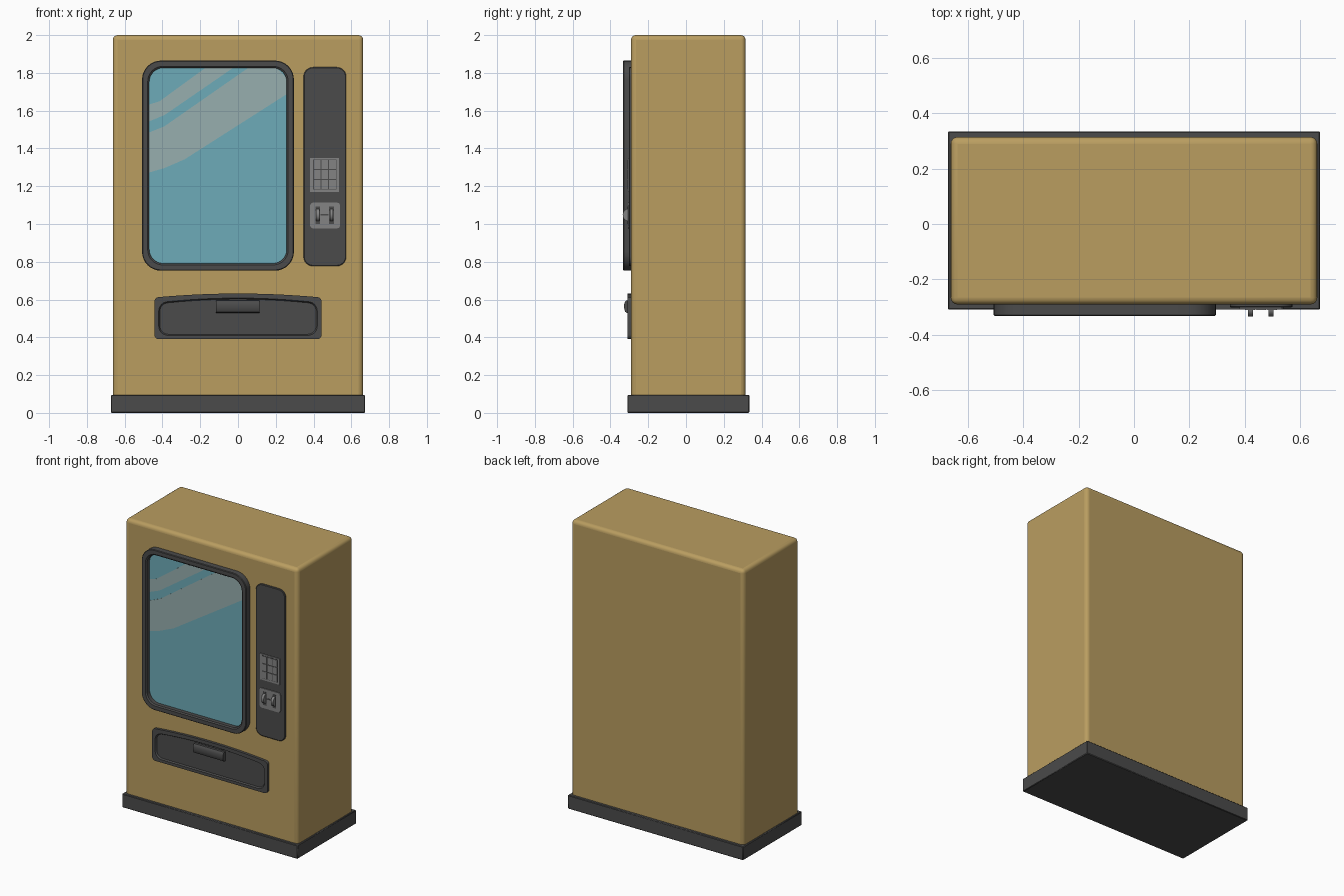
import bpy, bmesh, math

if "Cube" in bpy.data.objects:
    bpy.data.objects.remove(bpy.data.objects["Cube"])


def material(name, r, g, b):
    m = bpy.data.materials.new(name)
    m.diffuse_color = (r, g, b, 1)
    m.use_nodes = True
    m.node_tree.nodes["Principled BSDF"].inputs["Base Color"].default_value = m.diffuse_color
    return m


TAN = material("tan_paint", 0.49, 0.34, 0.118)
DARK = material("dark_grey", 0.07, 0.07, 0.07)
GLASS = material("teal_glass", 0.155, 0.41, 0.48)
SHINE = material("pale_reflection", 0.31, 0.43, 0.43)
STEEL = material("mid_grey", 0.23, 0.23, 0.23)


def finish(name, bm, mat, bevel=0, segs=3):
    bmesh.ops.recalc_face_normals(bm, faces=bm.faces)
    me = bpy.data.meshes.new(name)
    bm.to_mesh(me)
    bm.free()
    me.materials.append(mat)
    ob = bpy.data.objects.new(name, me)
    bpy.context.collection.objects.link(ob)
    if bevel:
        mod = ob.modifiers.new("bevel", "BEVEL")
        mod.width, mod.segments = bevel, segs
    bpy.ops.object.select_all(action="DESELECT")
    ob.select_set(True)
    bpy.context.view_layer.objects.active = ob
    bpy.ops.object.shade_smooth_by_angle(angle=math.radians(35))
    return ob


def box(name, x0, x1, y0, y1, z0, z1, mat, bevel=0, segs=3):
    bm = bmesh.new()
    bmesh.ops.create_cube(bm, size=1)
    for v in bm.verts:
        v.co = ((x0 + x1) / 2 + v.co.x * (x1 - x0),
                (y0 + y1) / 2 + v.co.y * (y1 - y0),
                (z0 + z1) / 2 + v.co.z * (z1 - z0))
    return finish(name, bm, mat, bevel, segs)


def rounded(x0, x1, z0, z1, r, arch=0, n=6):
    """Rounded rectangle in x/z; arch lifts the middle of the top edge."""
    pts = []
    corners = [(x1 - r, z1 - r, 0), (x0 + r, z1 - r, 90),
               (x0 + r, z0 + r, 180), (x1 - r, z0 + r, 270)]
    for i, (cx, cz, a) in enumerate(corners):
        for k in range(n + 1):
            t = math.radians(a + 90 * k / n)
            pts.append((cx + r * math.cos(t), cz + r * math.sin(t)))
        if i == 0 and arch:
            for k in range(1, 12):
                u = k / 12
                pts.append((x1 - r + (x0 - x1 + 2 * r) * u, z1 + arch * 4 * u * (1 - u)))
    return pts


def loft(name, layers, mat, ring=False):
    """Skin a list of (outline, y); close it as a ring or cap both ends."""
    bm = bmesh.new()
    rows = [[bm.verts.new((x, y, z)) for x, z in pts] for pts, y in layers]
    pairs = list(zip(rows, rows[1:]))
    if ring:
        pairs.append((rows[-1], rows[0]))
    else:
        bm.faces.new(rows[0])
        bm.faces.new(rows[-1])
    for a, b in pairs:
        for i in range(len(a)):
            j = (i + 1) % len(a)
            bm.faces.new((a[i], a[j], b[j], b[i]))
    return finish(name, bm, mat)


# Cabinet and plinth
box("cabinet_body", -0.663, 0.663, -0.291, 0.315, 0.06, 2.0, TAN, 0.025, 4)
box("plinth", -0.673, 0.673, -0.31, 0.335, 0, 0.095, DARK, 0.004, 1)

# Window frame, glass and reflections
def win(d, r):
    return rounded(-0.508 + d, 0.296 - d, 0.753 + d, 1.865 - d, r, n=8)


loft("window_frame", [(win(0, 0.1), -0.28), (win(0, 0.1), -0.329), (win(0.004, 0.096), -0.333),
                      (win(0.03, 0.08), -0.333), (win(0.038, 0.075), -0.326),
                      (win(0.038, 0.075), -0.28)], DARK, ring=True)
loft("window_glass", [(win(0.03, 0.08), -0.285), (win(0.03, 0.08), -0.298)], GLASS)
wide = [(-0.472, 1.272), (-0.39, 1.296), (-0.283, 1.342), (0.262, 1.69), (0.262, 1.77),
        (0.20, 1.832), (0.062, 1.832), (-0.39, 1.517), (-0.472, 1.484)]
thin = [(-0.472, 1.543), (-0.39, 1.576), (-0.018, 1.832), (-0.165, 1.832),
        (-0.415, 1.65), (-0.472, 1.632)]
for name, pts in (("wide_reflection", wide), ("thin_reflection", thin)):
    loft(name, [(pts, -0.296), (pts, -0.3)], SHINE)

# Control panel
loft("control_panel", [(rounded(0.347, 0.573, 0.777, 1.83, 0.05), -0.28),
                       (rounded(0.347, 0.573, 0.777, 1.83, 0.05), -0.299),
                       (rounded(0.351, 0.569, 0.781, 1.826, 0.046), -0.302)], DARK)

# Keypad with nine keys
box("keypad_plate", 0.382, 0.535, -0.307, -0.295, 1.17, 1.35, STEEL)
box("keypad_gaps", 0.398, 0.522, -0.308, -0.3, 1.182, 1.342, DARK)
for row in range(3):
    for col in range(3):
        x, z = 0.402 + col * 0.0405, 1.186 + row * 0.0525
        box(f"key_{row}_{col}", x, x + 0.035, -0.311, -0.3, z, z + 0.047, STEEL)

# Coin unit with two slots and half-round knobs
pts = rounded(0.382, 0.54, 0.977, 1.113, 0.015, n=4)
loft("coin_plate", [(pts, -0.295), (pts, -0.308)], STEEL)
for side, x in (("left", 0.422), ("right", 0.495)):
    box(f"{side}_coin_slot", x - 0.013, x + 0.013, -0.31, -0.3, 1.0, 1.092, DARK)
    bm = bmesh.new()
    bmesh.ops.create_cone(bm, cap_ends=True, segments=24, radius1=0.03, radius2=0.03, depth=0.018)
    for v in bm.verts:
        v.co = (x + v.co.z, -0.305 + v.co.x, 1.048 + v.co.y * 1.1)
    finish(f"{side}_coin_knob", bm, STEEL)
box("coin_bridge", 0.437, 0.48, -0.31, -0.3, 1.044, 1.052, DARK)

# Delivery tray with recessed flap
outer = rounded(-0.443, 0.443, 0.39, 0.613, 0.025, 0.019)
lip = rounded(-0.42, 0.42, 0.41, 0.589, 0.05, 0.019)
flap = rounded(-0.414, 0.414, 0.416, 0.583, 0.046, 0.019)
loft("delivery_tray", [(outer, -0.28), (outer, -0.309), (lip, -0.309), (flap, -0.299)], DARK)

# Tray handle: rounded grip profile swept along x
profile = [(-0.295, 0.594), (-0.316, 0.594), (-0.323, 0.588), (-0.327, 0.576), (-0.328, 0.56),
           (-0.326, 0.545), (-0.321, 0.534), (-0.314, 0.53), (-0.295, 0.53)]
bm = bmesh.new()
ends = [[bm.verts.new((x, y, z)) for y, z in profile] for x in (-0.116, 0.114)]
for e in ends:
    bm.faces.new(e)
for i in range(len(profile)):
    j = (i + 1) % len(profile)
    bm.faces.new((ends[0][i], ends[0][j], ends[1][j], ends[1][i]))
finish("tray_handle", bm, DARK)
